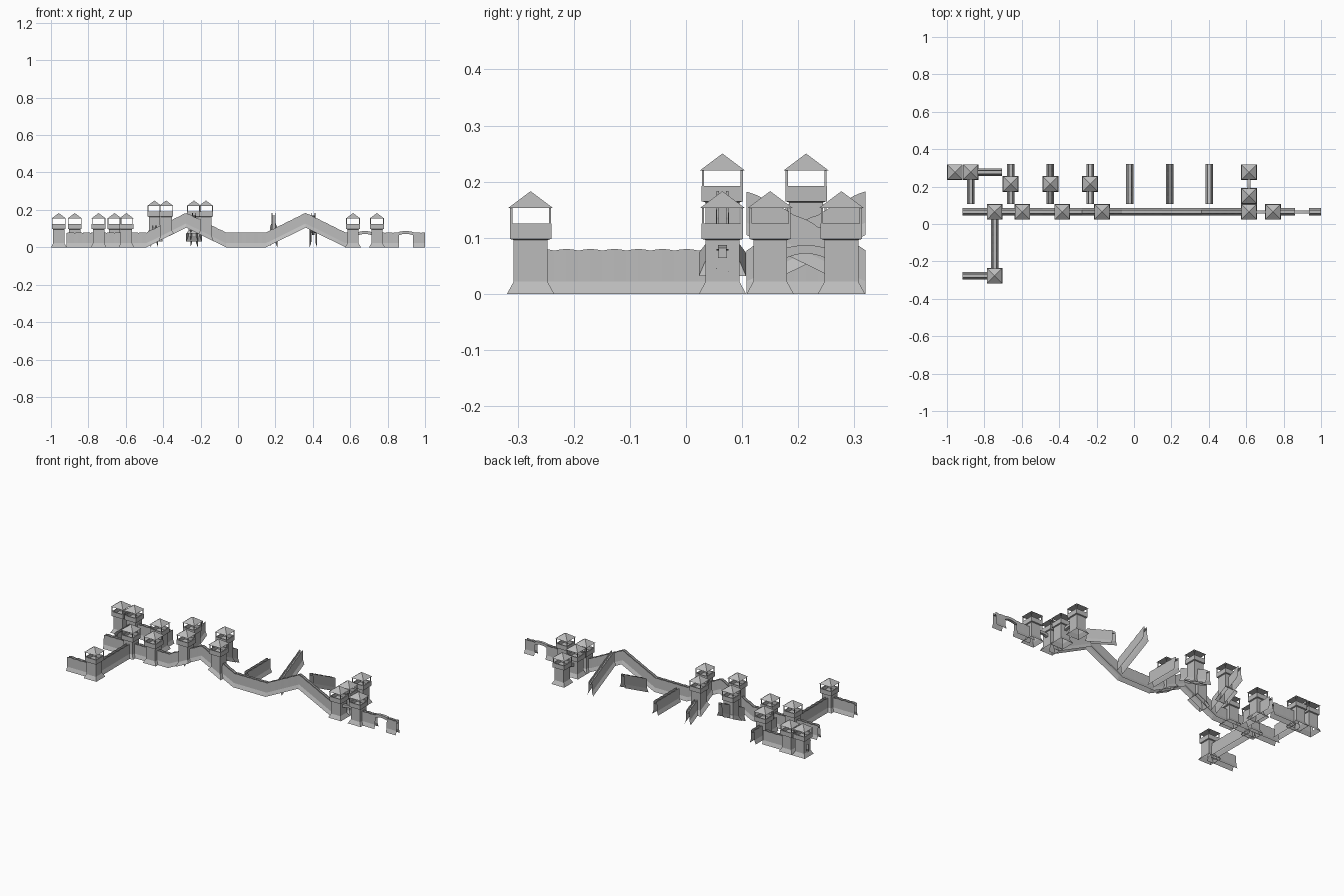
import bpy, bmesh, math

if "Cube" in bpy.data.objects:
    bpy.data.objects.remove(bpy.data.objects["Cube"])

stone = bpy.data.materials.new("grey_stone")
stone.diffuse_color = (0.5, 0.5, 0.5, 1)
stone.use_nodes = True
stone.node_tree.nodes["Principled BSDF"].inputs["Base Color"].default_value = stone.diffuse_color


def finish(name, bm):
    bmesh.ops.remove_doubles(bm, verts=bm.verts, dist=1e-5)
    bmesh.ops.recalc_face_normals(bm, faces=bm.faces)
    me = bpy.data.meshes.new(name)
    bm.to_mesh(me)
    bm.free()
    me.materials.append(stone)
    ob = bpy.data.objects.new(name, me)
    bpy.context.collection.objects.link(ob)


def loft(bm, rings, closed):
    rows = [[bm.verts.new(p) for p in r] for r in rings]
    n = len(rows[0])
    for a, b in zip(rows, rows[1:]):
        for i in range(n if closed else n - 1):
            j = (i + 1) % n
            bm.faces.new((a[i], a[j], b[j], b[i]))
    return rows


# Wall segment: open-ended shell with flared foot, walkway and wavy parapets
def wall(name, axis, fixed, path):
    bm = bmesh.new()
    rings = []
    for (s0, h0), (s1, h1) in zip(path, path[1:]):
        n = max(2, round((s1 - s0) / 0.0107))
        for k in range(n + 1):
            if k == 0 and rings:
                continue
            t = k / n
            s, h = s0 + (s1 - s0) * t, h0 + (h1 - h0) * t
            top = 0.077 + 0.003 * abs(math.sin(math.pi * (s - path[0][0]) / 0.0428))
            half = [(0.02, 0), (0.0115, 0.022), (0.0105, top), (0.0065, top), (0.0065, 0.066)]
            prof = [(-u, z) for u, z in half] + [(u, z) for u, z in reversed(half)]
            if axis == 'x':
                rings.append([(s, fixed + u, h + z) for u, z in prof])
            else:
                rings.append([(fixed + u, s, h + z) for u, z in prof])
    loft(bm, rings, False)
    finish(name, bm)


# Thin arched bridge slab between two wall parts
def bridge(name, axis, fixed, a, b):
    bm = bmesh.new()
    rings = []
    for k in range(9):
        t = k / 8
        s = a + (b - a) * t
        c = math.sin(math.pi * t)
        lo, hi = 0.064 + 0.008 * c, 0.082 + 0.005 * c
        prof = [(-0.008, lo), (0.008, lo), (0.008, hi), (-0.008, hi)]
        rings.append([(s, fixed + u, z) if axis == 'x' else (fixed + u, s, z) for u, z in prof])
    rows = loft(bm, rings, True)
    bm.faces.new(rows[0])
    bm.faces.new(rows[-1])
    finish(name, bm)


CORNERS = [(-1, -1), (1, -1), (1, 1), (-1, 1)]


# Watchtower: flared foot, shaft, overhanging parapet, corner posts, roof
def tower(name, cx, cy, foot=0.0, lift=0.0, slope=(0, 0), door=False):
    def ring(h, z, sheared=False):
        out = []
        for x, y in CORNERS:
            zz = z + lift
            if sheared:
                zz = z + foot + slope[0] * x * h + slope[1] * y * h
            out.append((cx + x * h, cy + y * h, zz))
        return out

    bm = bmesh.new()
    rows = loft(bm, [ring(0.042, 0, True), ring(0.030, 0.022, True), ring(0.030, 0.096),
                     ring(0.037, 0.098), ring(0.037, 0.125), ring(0.031, 0.125),
                     ring(0.031, 0.105)], True)
    bm.faces.new(rows[-1])
    if door:
        # arched opening in the left side of the shaft
        side = [f for f in bm.faces if f.calc_center_median().x < cx - 0.0299
                and all(abs(v.co.x - cx + 0.03) < 1e-4 for v in f.verts)]
        bmesh.ops.delete(bm, geom=side, context='FACES_ONLY')
        x = cx - 0.030
        outer = [(-0.03, 0.022), (-0.03, 0.096), (-0.03, 0.096), (0.03, 0.096),
                 (0.03, 0.096), (0.03, 0.022)]
        inner = [(-0.01, 0.022), (-0.01, 0.058), (-0.006, 0.066), (0.006, 0.066),
                 (0.01, 0.058), (0.01, 0.022)]
        for i in range(5):
            pts = []
            for p in (outer[i], outer[i + 1], inner[i + 1], inner[i]):
                if p not in pts:
                    pts.append(p)
            bm.faces.new([bm.verts.new((x, cy + u, z)) for u, z in pts])
    finish(name + "_shaft", bm)

    bm = bmesh.new()
    for x, y in CORNERS:
        px, py = cx + x * 0.0345, cy + y * 0.0345
        loft(bm, [[(px + a * 0.002, py + b * 0.002, z + lift) for a, b in CORNERS]
                  for z in (0.122, 0.155)], True)
    finish(name + "_posts", bm)

    bm = bmesh.new()
    base = [bm.verts.new(p) for p in ring(0.040, 0.153)]
    apex = bm.verts.new((cx, cy, 0.183 + lift))
    for i in range(4):
        bm.faces.new((base[i], base[(i + 1) % 4], apex))
    bm.faces.new(base)
    finish(name + "_roof", bm)


M, H = 0.213, 0.105
Y0, Y1 = 0.108, 0.320
G = H / M

# Main wall with two hills
wall("main_wall", 'x', 0.065, [(-0.916, 0), (-0.49, 0), (-0.277, H), (-0.064, 0),
                               (0.149, 0), (0.362, H), (0.575, 0), (0.615, 0)])
bridge("tower_bridge", 'x', 0.065, 0.644, 0.714)
wall("gate_wall", 'x', 0.065, [(0.743, 0), (0.86, 0)])
bridge("gate_bridge", 'x', 0.065, 0.858, 0.937)
wall("end_wall", 'x', 0.065, [(0.935, 0), (1.0, 0)])

# Corner walls
wall("front_branch_wall", 'y', -0.745, [(-0.277, 0), (0.065, 0)])
wall("front_corner_wall", 'x', -0.277, [(-0.916, 0), (-0.745, 0)])
wall("back_corner_side_wall", 'y', -0.873, [(Y0, 0), (0.277, 0)])
wall("back_corner_wall", 'x', 0.277, [(-0.873, 0), (-0.705, 0)])
bridge("back_bridge", 'y', 0.615, 0.178, 0.249)

# Loose wall segments running back: flat, rising, falling
for i, (x, a, b) in enumerate([(-0.66, 0, 0), (-0.447, 0, H), (-0.235, H, 0),
                               (-0.022, 0, 0), (0.19, 0, H), (0.403, H, 0)]):
    wall("loose_wall_%d" % i, 'y', x, [(Y0, a), (Y1, b)])

# Towers on level ground
for i, (x, y) in enumerate([(-0.873, 0.277), (-0.66, 0.214), (-0.745, 0.065),
                            (-0.597, 0.065), (0.615, 0.277), (0.615, 0.150),
                            (0.615, 0.065), (0.743, 0.065), (-0.745, -0.277)]):
    tower("tower_%d" % i, x, y)
tower("door_tower", -0.958, 0.277, door=True)

# Towers on slopes
for i, (x, y, s) in enumerate([(-0.447, 0.214, (0, G)), (-0.235, 0.214, (0, -G)),
                               (-0.384, 0.065, (G, 0)), (-0.171, 0.065, (-G, 0))]):
    tower("slope_tower_%d" % i, x, y, H / 2, 0.067, s)
